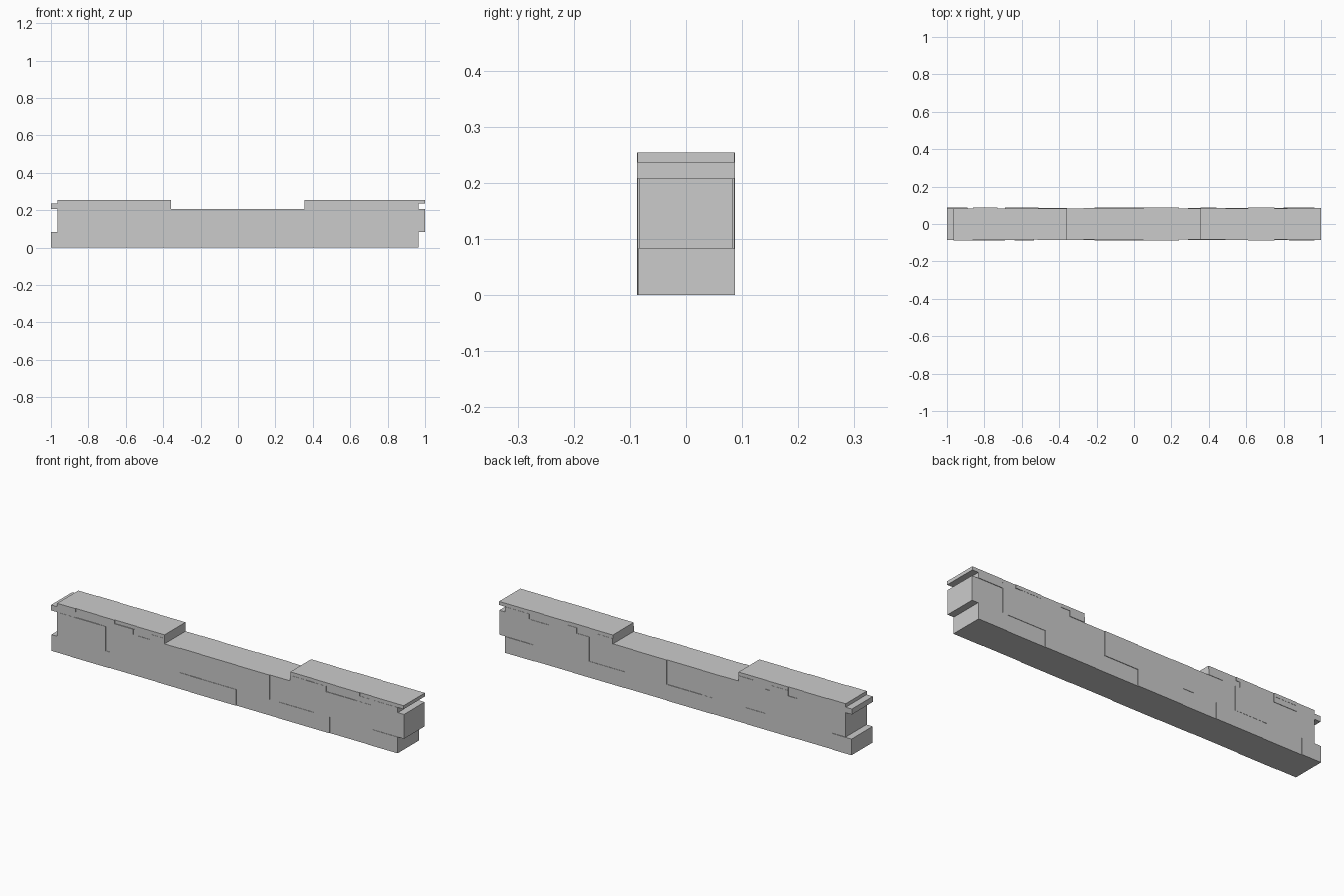
import bpy, bmesh
from mathutils import Matrix, Vector

if "Cube" in bpy.data.objects:
    bpy.data.objects.remove(bpy.data.objects["Cube"])


def brick(name, x0, x1, y0, y1, z0, z1):
    bm = bmesh.new()
    size = Vector((x1 - x0, y1 - y0, z1 - z0))
    centre = Vector((x0 + x1, y0 + y1, z0 + z1)) / 2
    bmesh.ops.create_cube(bm, size=1,
                          matrix=Matrix.Translation(centre) @ Matrix.Diagonal(size.to_4d()))
    mesh = bpy.data.meshes.new(name)
    bm.to_mesh(mesh)
    bm.free()
    obj = bpy.data.objects.new(name, mesh)
    bpy.context.collection.objects.link(obj)


# slightly uneven front and back faces, repeated along each course
FRONT = [0.087, 0.084, 0.086, 0.083, 0.085]
BACK = [0.084, 0.087, 0.084, 0.086]


def course(name, joints, z0, z1, shift=0):
    for i, (a, b) in enumerate(zip(joints, joints[1:])):
        f = FRONT[(i + shift) % len(FRONT)]
        k = BACK[(i + shift) % len(BACK)]
        brick(f"{name}_{i + 1}", a, b, -f, k, z0, z1)


# foundation course, offset to the left
course("base_stone", [-1, -0.89, -0.67, -0.40, -0.21, 0.05, 0.29, 0.58, 0.80, 0.965],
       0, 0.083, 1)
# main wall course, offset to the right
course("wall_stone", [-0.965, -0.69, -0.51, -0.27, -0.15, 0.05, 0.24, 0.49, 0.825, 1.0],
       0.083, 0.208)
# raised ends: lower and upper thin layers with staggered joints
course("left_lower_cap", [-1, -0.86, -0.73, -0.64, -0.535, -0.44, -0.357],
       0.208, 0.236, 2)
course("left_upper_cap", [-0.965, -0.86, -0.73, -0.64, -0.515, -0.357],
       0.236, 0.254)
course("right_lower_cap", [0.355, 0.44, 0.56, 0.72, 0.83, 0.965],
       0.208, 0.236, 1)
course("right_upper_cap", [0.355, 0.49, 0.61, 0.75, 0.82, 1.0],
       0.236, 0.254, 3)
